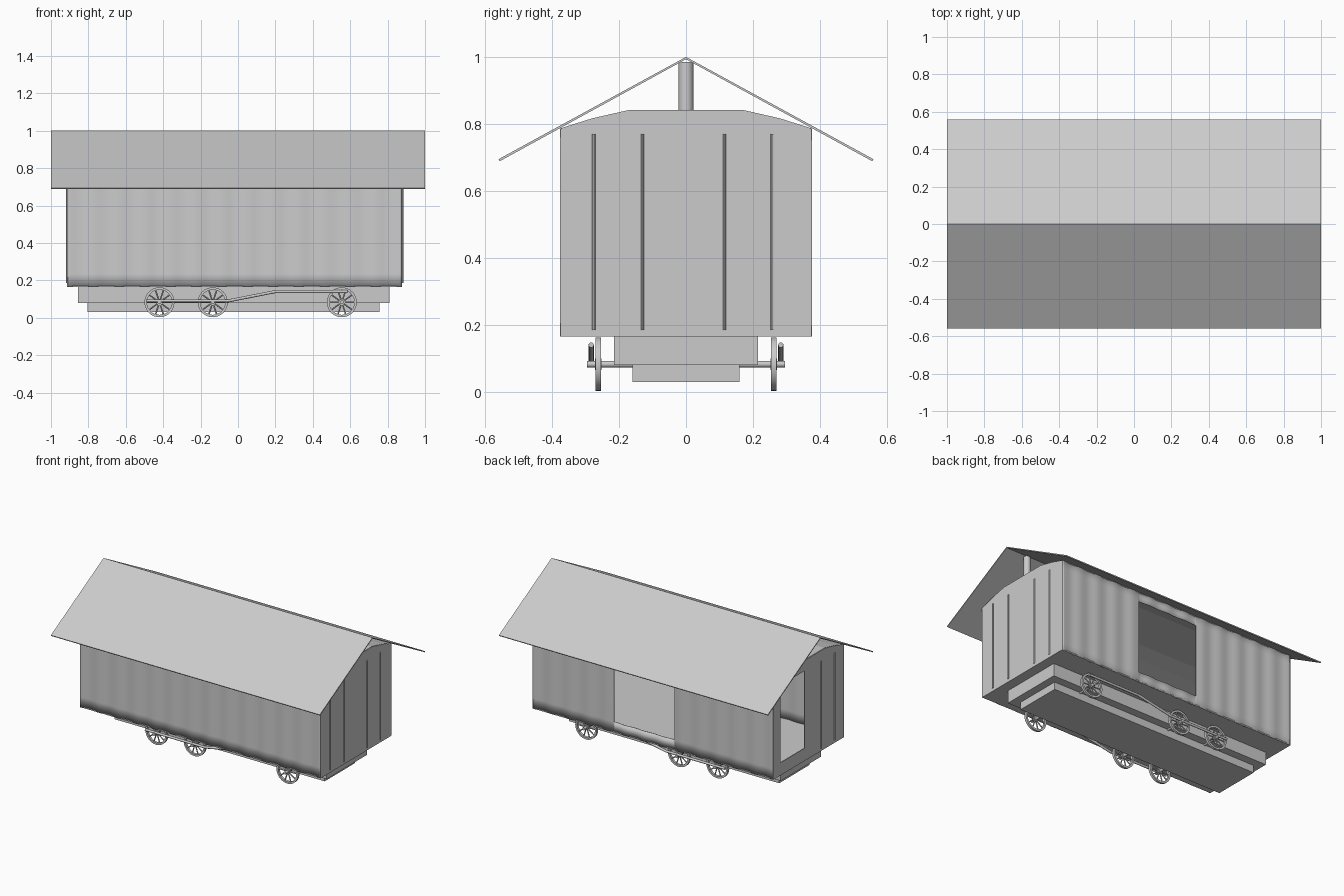
import bpy, bmesh, math
from mathutils import Vector, Matrix

cube = bpy.data.objects.get("Cube")
if cube:
    bpy.data.objects.remove(cube, do_unlink=True)

GREY = (0.6, 0.6, 0.6, 1)
grey = bpy.data.materials.new("plain_grey")
grey.use_nodes = True
grey.diffuse_color = GREY
grey.node_tree.nodes["Principled BSDF"].inputs["Base Color"].default_value = GREY

X0, X1, HALF, BASE = -0.91, 0.875, 0.375, 0.165


def add(name, bm, smooth=False, thick=0):
    bmesh.ops.recalc_face_normals(bm, faces=bm.faces)
    me = bpy.data.meshes.new(name)
    bm.to_mesh(me)
    bm.free()
    me.materials.append(grey)
    ob = bpy.data.objects.new(name, me)
    bpy.context.collection.objects.link(ob)
    if thick:
        mod = ob.modifiers.new("thickness", 'SOLIDIFY')
        mod.thickness = thick
        mod.offset = 0
    if smooth:
        bpy.ops.object.select_all(action='DESELECT')
        ob.select_set(True)
        bpy.context.view_layer.objects.active = ob
        bpy.ops.object.shade_smooth_by_angle(angle=math.radians(35))
    return ob


def box(name, x0, x1, y, z0, z1):
    bm = bmesh.new()
    size = Matrix.Diagonal((x1 - x0, 2 * y, z1 - z0, 1))
    at = Matrix.Translation(((x0 + x1) / 2, 0, (z0 + z1) / 2))
    bmesh.ops.create_cube(bm, size=1, matrix=at @ size)
    return add(name, bm)


def tube(bm, a, b, r, sides=16):
    a, b = Vector(a), Vector(b)
    turn = (b - a).to_track_quat('Z', 'Y').to_matrix().to_4x4()
    bmesh.ops.create_cone(bm, cap_ends=True, segments=sides, radius1=r, radius2=r,
                          depth=(b - a).length, matrix=Matrix.Translation((a + b) / 2) @ turn)


def panel(name, columns, point, hole=None, smooth=False, thick=0.006):
    """Sheet of four height levels per column, with an optional hole in the middle row."""
    bm = bmesh.new()
    rows = [[bm.verts.new(point(c, level)) for level in range(4)] for c in columns]
    for i in range(len(columns) - 1):
        mid = (columns[i] + columns[i + 1]) / 2
        for j in range(3):
            if hole and j == 1 and hole[0] < mid < hole[1]:
                continue
            bm.faces.new((rows[i][j], rows[i + 1][j], rows[i + 1][j + 1], rows[i][j + 1]))
    return add(name, bm, smooth, thick)


# Rounded ceiling profile
ARCH = [(-0.375, 0.785), (-0.28, 0.815), (-0.17, 0.84), (0.17, 0.84), (0.28, 0.815), (0.375, 0.785)]


def arch(y):
    for (a, za), (b, zb) in zip(ARCH, ARCH[1:]):
        if a <= y <= b:
            return za + (zb - za) * (y - a) / (b - a)


# Gently corrugated side walls, the back one with a doorway
DOOR = (-0.175, 0.275)
STEPS = 156
xs = sorted([X0 + (X1 - X0) * i / STEPS for i in range(STEPS + 1)] + list(DOOR))
for name, side, hole in (("front_wall", -1, None), ("back_wall", 1, DOOR)):
    def wall_point(x, level, side=side):
        wave = 0.0025 * math.cos((x - X0) / (X1 - X0) * 26 * math.pi)
        return (x, side * (HALF - 0.003 + wave), (BASE, 0.235, 0.725, 0.787)[level])
    panel(name, xs, wall_point, hole, smooth=True, thick=0.004)

# End walls, the right one with a doorway
END_DOOR = (0.043, 0.30)
ys = sorted([y for y, z in ARCH] + list(END_DOOR))
for name, x, hole in (("left_end_wall", X1, None), ("right_end_wall", X0, END_DOOR)):
    panel(name, ys, lambda y, k, x=x: (x, y, (BASE, 0.25, 0.77, arch(y))[k]), hole)

# Ceiling and floor
panel("ceiling", [y for y, z in ARCH],
      lambda y, k: (X0 + (X1 - X0) * k / 3, y, arch(y)), thick=0.004)
box("floor", X0, X1, HALF, BASE, BASE + 0.008)

# Upright ribs on the end walls
for name, x, places in (("left_end_ribs", X1 + 0.004, (-0.275, -0.13, 0.115, 0.257)),
                        ("right_end_ribs", X0 - 0.004, (-0.275, -0.13))):
    bm = bmesh.new()
    for y in places:
        tube(bm, (x, y, 0.185), (x, y, 0.77), 0.005, 8)
    add(name, bm, True)

# Pitched roof sheet carried on ridge posts
bm = bmesh.new()
ends = [[bm.verts.new((x, y, z)) for y, z in ((-0.558, 0.692), (0, 0.997), (0.558, 0.692))]
        for x in (-1, 1)]
for i in range(2):
    bm.faces.new((ends[0][i], ends[1][i], ends[1][i + 1], ends[0][i + 1]))
add("roof", bm, thick=0.007)
for name, x in (("left_roof_post", 0.84), ("right_roof_post", -0.875)):
    bm = bmesh.new()
    tube(bm, (x, 0, 0.835), (x, 0, 0.985), 0.022, 24)
    add(name, bm, True)

# Stepped chassis
box("chassis_upper", -0.855, 0.81, 0.215, 0.08, BASE)
box("chassis_lower", -0.805, 0.757, 0.16, 0.03, 0.08)

# Spoked wheels on axles
AXLE_Z, RIM, SPOKES, SEG = 0.083, 0.08, 10, 32


def wheel(name, x, y):
    bm = bmesh.new()
    profile = [(RIM, -0.008), (RIM, 0.008), (RIM - 0.013, 0.008), (RIM - 0.013, -0.008)]
    rings = []
    for i in range(SEG):
        a = 2 * math.pi * i / SEG
        rings.append([bm.verts.new((x + r * math.cos(a), y + w, AXLE_Z + r * math.sin(a)))
                      for r, w in profile])
    for i in range(SEG):
        p, q = rings[i], rings[(i + 1) % SEG]
        for j in range(4):
            k = (j + 1) % 4
            bm.faces.new((p[j], p[k], q[k], q[j]))
    for i in range(SPOKES):
        a = 2 * math.pi * i / SPOKES
        reach = RIM - 0.01
        tube(bm, (x, y, AXLE_Z), (x + reach * math.cos(a), y, AXLE_Z + reach * math.sin(a)), 0.004, 8)
    tube(bm, (x, y - 0.01, AXLE_Z), (x, y + 0.01, AXLE_Z), 0.017)
    add(name, bm, True)


for place, x in (("rear", -0.42), ("middle", -0.135), ("fore", 0.555)):
    for side, y in (("front", -0.262), ("back", 0.262)):
        wheel(f"{place}_{side}_wheel", x, y)
    bm = bmesh.new()
    tube(bm, (x, -0.295, AXLE_Z), (x, 0.295, AXLE_Z), 0.01)
    add(f"{place}_axle", bm, True)

# Cranked rods linking the wheels
for name, y in (("front_linking_rod", -0.283), ("back_linking_rod", 0.283)):
    bm = bmesh.new()
    path = [(-0.49, 0.091), (-0.05, 0.091), (0.2, 0.14), (0.585, 0.14)]
    for (xa, za), (xb, zb) in zip(path, path[1:]):
        tube(bm, (xa, y, za), (xb, y, zb), 0.008, 12)
    for x, z in path[1:3]:
        bmesh.ops.create_uvsphere(bm, u_segments=12, v_segments=8, radius=0.008,
                                  matrix=Matrix.Translation((x, y, z)))
    add(name, bm, True)
